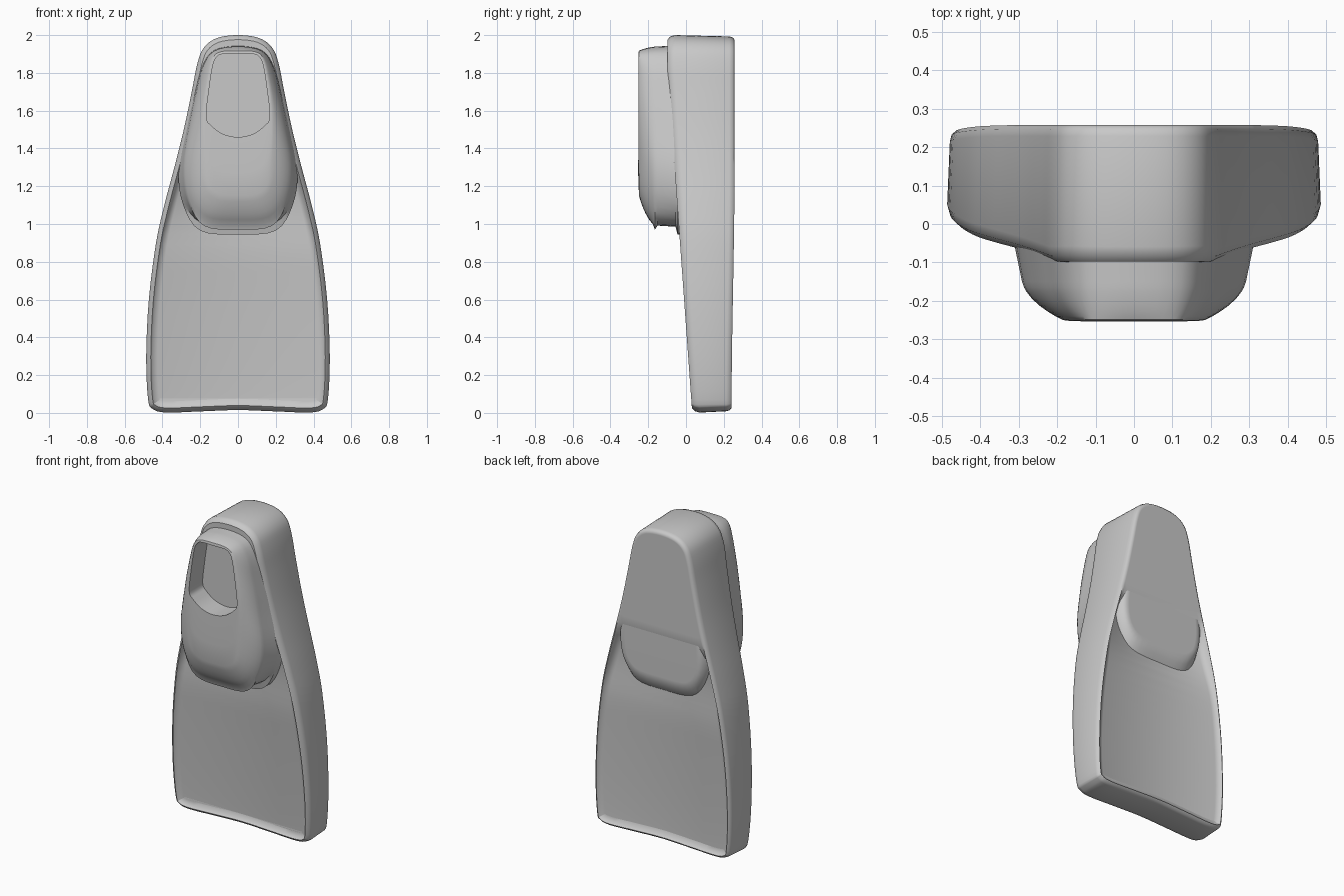
import bpy
import bmesh
from mathutils import Vector

cube = bpy.data.objects.get("Cube")
if cube:
    bpy.data.objects.remove(cube, do_unlink=True)

rubber = bpy.data.materials.new("grey_rubber")
rubber.use_nodes = True
grey = (0.58, 0.58, 0.58, 1)
rubber.diffuse_color = grey
rubber.node_tree.nodes["Principled BSDF"].inputs["Base Color"].default_value = grey


def smooth_path(points, steps):
    """Smooth half outline from bottom centre to top centre, as (x, z)."""
    p = [Vector(q) for q in points]
    p = [Vector((-p[1].x, p[1].y))] + p + [Vector((-p[-2].x, p[-2].y))]
    path = []
    for a, b, c, d in zip(p, p[1:], p[2:], p[3:]):
        for s in range(steps):
            t = s / steps
            path.append(0.5 * (2 * b + (c - a) * t + (2 * a - 5 * b + 4 * c - d) * t**2
                               + (3 * b - a - 3 * c + d) * t**3))
    return path + [p[-2]]


def inset(path, amount):
    """Move a half outline inward along its normals."""
    result = []
    last = len(path) - 1
    for i, q in enumerate(path):
        if i in (0, last):
            tangent = Vector((1 if i == 0 else -1, 0))
        else:
            tangent = (path[i + 1] - path[i - 1]).normalized()
        moved = q + amount * Vector((-tangent.y, tangent.x))
        moved.x = max(moved.x, 0)
        result.append(moved)
    return result


def blend(first, second, t):
    return [a.lerp(b, t) for a, b in zip(first, second)]


def ramp(z, low, high):
    t = min(max((z - low) / (high - low), 0), 1)
    return t * t * (3 - 2 * t)


def lifted(path, lift):
    """Raise the lower end of the pocket outline, fading out upward."""
    return [Vector((q.x, q.y + lift * (1 - ramp(q.y, 0.98, 1.16)))) for q in path]


def build(name, rings):
    """Loft mirrored half rings of (path, depth rule) and cap both ends."""
    bm = bmesh.new()
    loops = []
    for path, depth in rings:
        right = [bm.verts.new((q.x, depth(q.y), q.y)) for q in path]
        left = [bm.verts.new((-q.x, depth(q.y), q.y)) for q in path[1:-1]]
        loops.append(right + left[::-1])
    n = len(loops[0])
    for a, b in zip(loops, loops[1:]):
        for i in range(n):
            j = (i + 1) % n
            bm.faces.new((a[i], a[j], b[j], b[i]))
    # Caps run straight across so they can follow the height
    half = len(rings[0][0])
    for loop in (loops[0], loops[-1]):
        bm.faces.new((loop[0], loop[1], loop[-1]))
        for i in range(1, half - 2):
            bm.faces.new((loop[i], loop[i + 1], loop[n - i - 1], loop[n - i]))
        bm.faces.new((loop[half - 2], loop[half - 1], loop[half]))
    bmesh.ops.recalc_face_normals(bm, faces=bm.faces)
    mesh = bpy.data.meshes.new(name)
    bm.to_mesh(mesh)
    bm.free()
    mesh.materials.append(rubber)
    obj = bpy.data.objects.new(name, mesh)
    bpy.context.collection.objects.link(obj)
    bpy.ops.object.select_all(action="DESELECT")
    obj.select_set(True)
    bpy.context.view_layer.objects.active = obj
    bpy.ops.object.shade_smooth_by_angle(angle=0.7)
    return obj


# Blade: low rim around a shallow web, solid toward the top
def front(z):
    return 0.033 - 0.072 * z + 0.012 * ramp(z, 1.8, 2)


def back(z):
    return 0.241 + 0.016 * ramp(z, 0, 1.3)


def recess(z):
    return (0.022 + 0.03 * ramp(z, 0.8, 1.15)) * (1 - ramp(z, 1.2, 1.33))


def web_front(z):
    return front(z) + recess(z)


def web_back(z):
    return back(z) - recess(z)


blade = smooth_path([(0, 0.015), (0.2, 0.008), (0.38, 0.002), (0.45, 0.02), (0.476, 0.07),
                     (0.486, 0.3), (0.472, 0.6), (0.434, 0.9), (0.39, 1.1), (0.337, 1.3),
                     (0.287, 1.5), (0.245, 1.7), (0.215, 1.85), (0.18, 1.935),
                     (0.11, 1.985), (0, 2)], 4)
rim_edge, rim_inner, web_edge = (inset(blade, d) for d in (0.024, 0.034, 0.06))
build("blade", [
    (web_edge, web_back),
    (rim_inner, lambda z: back(z) - 0.6 * recess(z)),
    (rim_edge, back),
    (inset(blade, 0.012), lambda z: back(z) - 0.01),
    (inset(blade, 0.007), lambda z: back(z) - 0.028),
    (blade, lambda z: front(z) + 0.04),
    (inset(blade, 0.007), lambda z: front(z) + 0.015),
    (rim_edge, front),
    (rim_inner, lambda z: front(z) + 0.6 * recess(z)),
    (web_edge, web_front),
])

# Foot pocket: domed shell with a lower lip and a recessed opening
base = smooth_path([(0, 0.945), (0.2, 0.965), (0.29, 1.1), (0.315, 1.28), (0.275, 1.5),
                    (0.235, 1.68), (0.195, 1.83), (0.13, 1.92), (0, 1.945)], 4)
plateau = smooth_path([(0, 1.15), (0.1, 1.16), (0.16, 1.22), (0.183, 1.4), (0.184, 1.6),
                       (0.159, 1.78), (0.132, 1.88), (0.09, 1.912), (0, 1.917)], 4)
opening = smooth_path([(0, 1.46), (0.08, 1.477), (0.14, 1.52), (0.168, 1.565), (0.155, 1.7),
                       (0.133, 1.84), (0.112, 1.885), (0.08, 1.9), (0, 1.9)], 4)


def flat(y):
    return lambda z: y


def underside(z):
    return back(z) - 0.0005


# Underside swells out of the web and lies flush with the blade's back
rings = [(lifted(inset(base, 0.065), 0.06), underside),
         (lifted(inset(base, 0.045), 0.06), underside),
         (lifted(inset(base, 0.025), 0.03), lambda z: back(z) - 0.012),
         (base, lambda z: back(z) - 0.055),
         (base, flat(-0.045))]
# Each step: depth, blend toward the plateau, lift of the lower lip
for y, t, lift in [(-0.055, 0.03, 0.035), (-0.15, 0.18, 0.01), (-0.165, 0.22, -0.02),
                   (-0.175, 0.26, 0), (-0.195, 0.38, 0), (-0.213, 0.53, 0),
                   (-0.228, 0.69, 0), (-0.24, 0.85, 0)]:
    rings.append((lifted(blend(base, plateau, t), lift), flat(y)))
rings += [(plateau, flat(-0.249)),
          (blend(plateau, opening, 0.4), lambda z: -0.251 - 0.003 * (1 - ramp(z, 1.2, 1.5))),
          (opening, flat(-0.251)), (opening, flat(-0.115))]
build("foot_pocket", rings)
